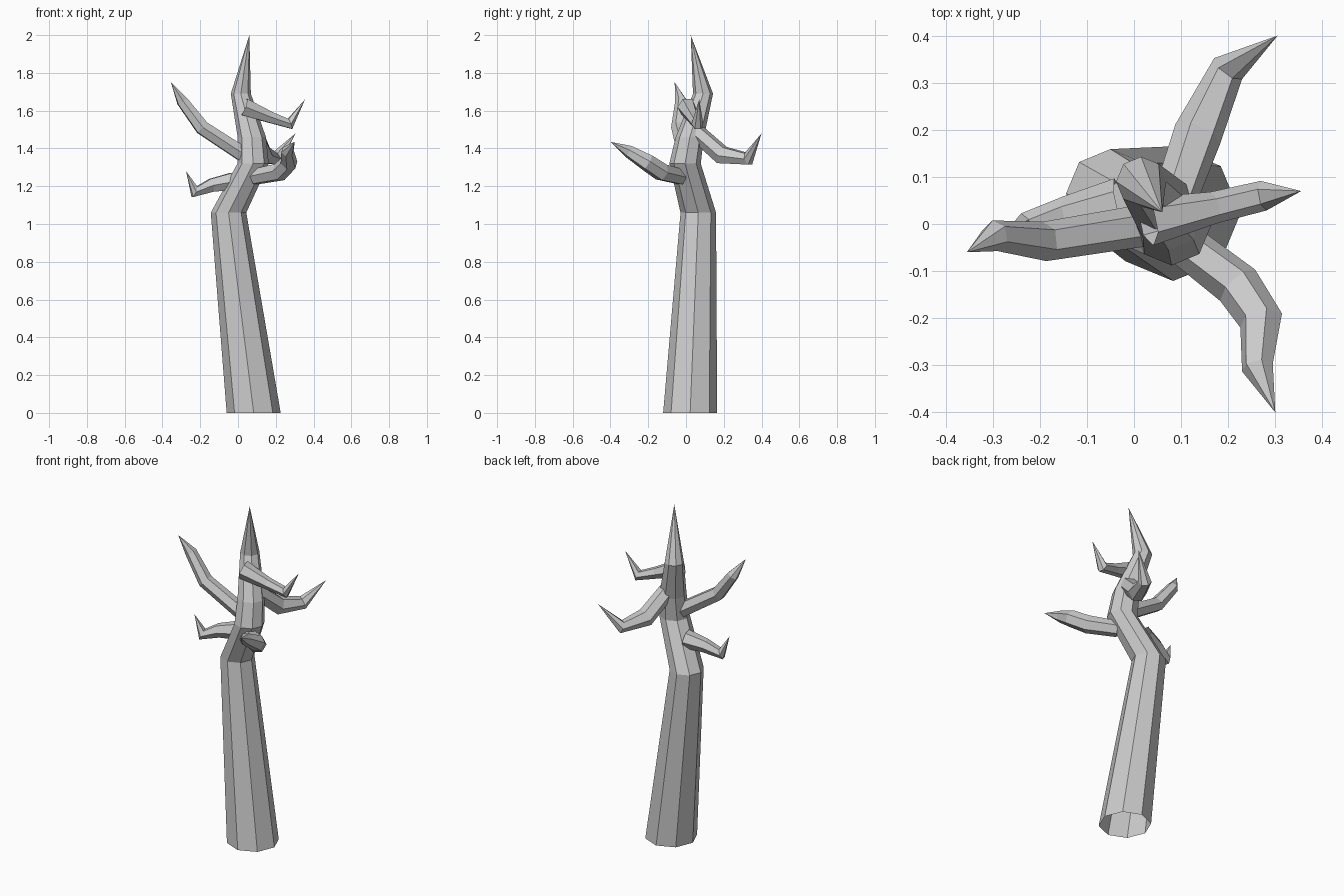
import bpy, bmesh, math
from mathutils import Vector

if "Cube" in bpy.data.objects:
    bpy.data.objects.remove(bpy.data.objects["Cube"])


def limb(name, sides, stations, tip, flat=False):
    """Faceted tube through (x, y, z, radius) stations, ending in a spike; base left open."""
    pts = [Vector(s[:3]) for s in stations] + [Vector(tip)]
    bm = bmesh.new()
    rings = []
    for i, s in enumerate(stations):
        if flat:
            u, v = Vector((1, 0, 0)), Vector((0, 1, 0))
        else:
            d = (pts[i + 1] - pts[i]).normalized()
            if i:
                d = (d + (pts[i] - pts[i - 1]).normalized()).normalized()
            # sideways axis follows the whole limb so the rings never twist
            side = (pts[-1] - pts[0]).cross(Vector((0, 0, 1)))
            u = (side - d * side.dot(d)).normalized()
            v = d.cross(u)
        ring = []
        for k in range(sides):
            a = 2 * math.pi * k / sides
            ring.append(bm.verts.new(pts[i] + s[3] * (u * math.cos(a) + v * math.sin(a))))
        rings.append(ring)
    for lo, hi in zip(rings, rings[1:]):
        for k in range(sides):
            j = (k + 1) % sides
            bm.faces.new((lo[k], lo[j], hi[j], hi[k]))
    top = bm.verts.new(pts[-1])
    for k in range(sides):
        bm.faces.new((rings[-1][k], rings[-1][(k + 1) % sides], top))
    me = bpy.data.meshes.new(name)
    bm.to_mesh(me)
    bm.free()
    ob = bpy.data.objects.new(name, me)
    bpy.context.collection.objects.link(ob)
    return ob


# Crooked eight-sided trunk
limb("trunk", 8, [(0.083, 0.022, 0, 0.143), (-0.05, 0.065, 1.06, 0.094),
                  (0.08, -0.005, 1.32, 0.083), (0.073, 0.02, 1.46, 0.075),
                  (0.015, 0.09, 1.69, 0.053)], (0.06, 0.025, 2.0), flat=True)

# Hooked, pointed branches
limb("branch_left_high", 6, [(0.04, 0.0, 1.36, 0.045), (-0.19, -0.037, 1.51, 0.042),
                             (-0.295, -0.025, 1.65, 0.033)], (-0.355, -0.06, 1.75))
limb("branch_left_low", 6, [(-0.03, 0.045, 1.225, 0.053), (-0.14, 0.02, 1.205, 0.04),
                            (-0.23, -0.01, 1.17, 0.034)], (-0.275, -0.02, 1.28))
limb("branch_front", 6, [(0.09, -0.03, 1.25, 0.045), (0.22, -0.13, 1.275, 0.05),
                         (0.27, -0.205, 1.325, 0.047), (0.262, -0.305, 1.385, 0.034)],
     (0.3, -0.4, 1.435))
limb("branch_back", 6, [(0.085, 0.05, 1.49, 0.047), (0.135, 0.19, 1.365, 0.052),
                        (0.2, 0.33, 1.345, 0.037)], (0.305, 0.4, 1.48))
limb("branch_right", 6, [(0.03, 0.005, 1.62, 0.052), (0.17, 0.035, 1.565, 0.034),
                         (0.275, 0.06, 1.53, 0.032)], (0.355, 0.07, 1.66))
